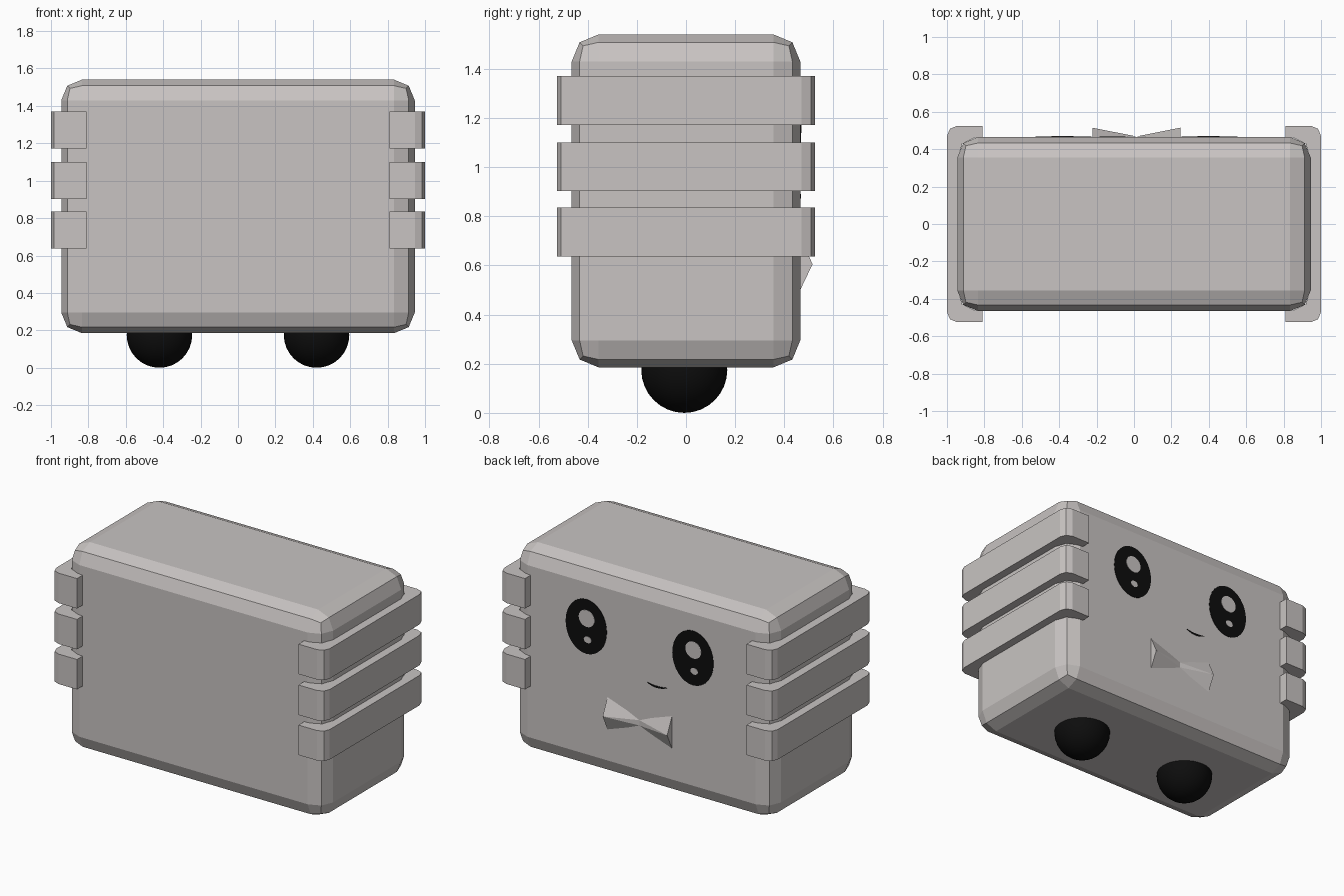
import bpy, bmesh, math
from mathutils import Matrix, Vector

if "Cube" in bpy.data.objects:
    bpy.data.objects.remove(bpy.data.objects["Cube"])


def material(name, rgb):
    m = bpy.data.materials.new(name)
    m.diffuse_color = (*rgb, 1)
    m.use_nodes = True
    m.node_tree.nodes["Principled BSDF"].inputs["Base Color"].default_value = m.diffuse_color
    return m


GREY = material("warm_grey", (0.58, 0.55, 0.54))
BLACK = material("black", (0.004, 0.004, 0.004))
FACE_Y = 0.465      # plane of the face side
FACE_X = 0.013      # middle of the facial features


def finish(name, bm, mat):
    bmesh.ops.recalc_face_normals(bm, faces=bm.faces[:])
    me = bpy.data.meshes.new(name)
    bm.to_mesh(me)
    bm.free()
    me.materials.append(mat)
    ob = bpy.data.objects.new(name, me)
    bpy.context.collection.objects.link(ob)
    return ob


def prism(name, points, offset, mat):
    """Extrude a closed outline of 3D points along offset."""
    bm = bmesh.new()
    face = bm.faces.new([bm.verts.new(p) for p in points])
    ext = bmesh.ops.extrude_face_region(bm, geom=[face], use_keep_orig=True)
    verts = [g for g in ext["geom"] if isinstance(g, bmesh.types.BMVert)]
    bmesh.ops.translate(bm, verts=verts, vec=Vector(offset))
    return finish(name, bm, mat)


# Chamfered body shell, divided at the seam
def shell(name, upper):
    bm = bmesh.new()
    bmesh.ops.create_cube(bm, size=1, matrix=Matrix.Translation((0, 0, 0.8625))
                          @ Matrix.Diagonal((1.89, 2 * FACE_Y, 1.355, 1)))
    bmesh.ops.bevel(bm, geom=bm.edges[:], offset=0.11, segments=2,
                    profile=0.5, affect='EDGES')
    bmesh.ops.bisect_plane(bm, geom=bm.verts[:] + bm.edges[:] + bm.faces[:],
                           plane_co=(0, 0, 0.6), plane_no=(0, 0, 1),
                           clear_inner=upper, clear_outer=not upper)
    finish(name, bm, GREY)


shell("upper_body", True)
shell("lower_body", False)

# Wrap-around bands on both ends
half = [(0.81, 0.525), (0.945, 0.525), (0.984, 0.509), (1.0, 0.47)]
inner = [(0.81, 0.462), (0.85, 0.462), (0.918, 0.43), (0.94, 0.36)]
outline = (half + [(x, -y) for x, y in reversed(half)]
           + [(x, -y) for x, y in inner] + list(reversed(inner)))
for side, s in (("right", 1), ("left", -1)):
    for i, z in enumerate((0.637, 0.902, 1.172)):
        prism(f"{side}_band_{i + 1}", [(s * x, y, z) for x, y in outline],
              (0, 0, 0.198), GREY)

# Round feet
for side, x in (("right", 0.42), ("left", -0.42)):
    bm = bmesh.new()
    bmesh.ops.create_uvsphere(bm, u_segments=32, v_segments=16, radius=0.175,
                              matrix=Matrix.Translation((x, -0.007, 0.175)))
    for f in bm.faces:
        f.smooth = True
    finish(f"{side}_foot", bm, BLACK)


# Thin oval plates for the eyes and their highlights
def oval(name, x, z, rx, rz, y, mat, n=32):
    pts = [(x + rx * math.cos(a), y, z + rz * math.sin(a))
           for a in (2 * math.pi * i / n for i in range(n))]
    prism(name, pts, (0, 0.003, 0), mat)


for side, s in (("right", 1), ("left", -1)):
    x = FACE_X + 0.39 * s
    oval(f"{side}_eye", x, 1.14, 0.15, 0.18, FACE_Y, BLACK)
    oval(f"{side}_eye_highlight", x - 0.005, 1.195, 0.058, 0.056, FACE_Y + 0.002, GREY)
    oval(f"{side}_eye_glint", x - 0.012, 1.056, 0.028, 0.022, FACE_Y + 0.002, GREY, 16)

# Small smile
arc = [(t / 4, 1 - (t / 4) ** 2) for t in range(-4, 5)]
smile = [(-0.115 + 0.07 * u, FACE_Y, 0.888 - 0.016 * v) for u, v in arc]
smile += [(-0.115 + 0.07 * u, FACE_Y, 0.891 - 0.007 * v) for u, v in reversed(arc)]
prism("mouth", smile, (0, 0.003, 0), BLACK)

# Bow made of two ridged wedges meeting in the middle
for side, s in (("right", 1), ("left", -1)):
    bm = bmesh.new()
    x = FACE_X + 0.236 * s
    for p in ((x, FACE_Y - 0.005, 0.49), (x, 0.515, 0.605), (x, FACE_Y - 0.005, 0.725),
              (FACE_X, FACE_Y + 0.003, 0.625), (FACE_X, FACE_Y + 0.003, 0.59)):
        bm.verts.new(p)
    bmesh.ops.convex_hull(bm, input=bm.verts[:])
    finish(f"{side}_bow_wing", bm, GREY)
